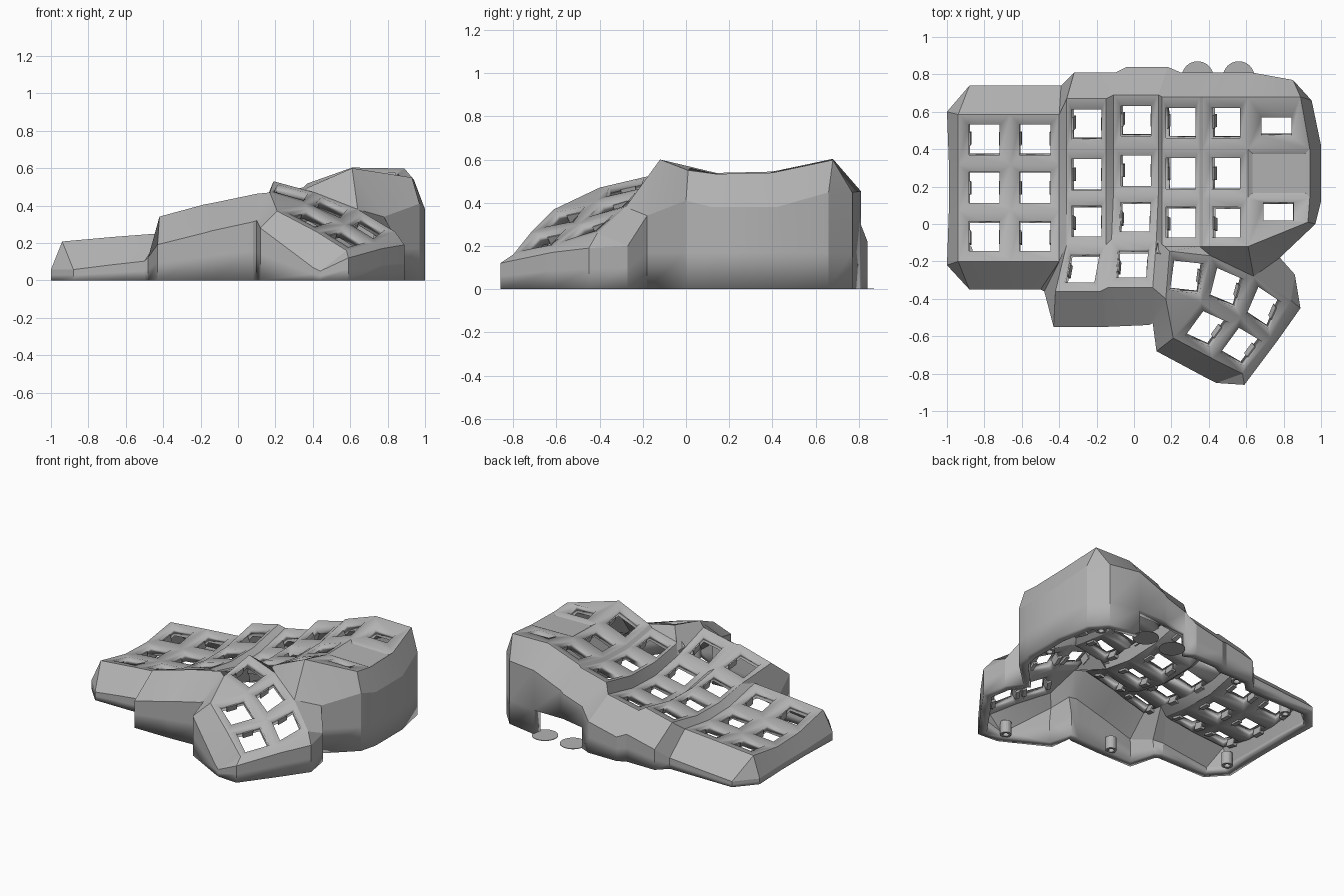
import bpy, bmesh
from mathutils import Vector, Matrix

cube = bpy.data.objects.get("Cube")
if cube:
    bpy.data.objects.remove(cube)

grey = bpy.data.materials.new("matte grey")
grey.use_nodes = True
colour = (0.45, 0.45, 0.45, 1)
grey.diffuse_color = colour
grey.node_tree.nodes["Principled BSDF"].inputs["Base Color"].default_value = colour


def make_object(name, bm):
    mesh = bpy.data.meshes.new(name)
    bm.to_mesh(mesh)
    bm.free()
    mesh.materials.append(grey)
    obj = bpy.data.objects.new(name, mesh)
    bpy.context.collection.objects.link(obj)
    return obj


bm = bmesh.new()
cache = {}
sockets = []


def vert(x, y, z):
    key = (round(x, 3), round(y, 3), round(z, 3))
    if key not in cache:
        cache[key] = bm.verts.new(key)
    return cache[key]


def face(*vs):
    vs = list(dict.fromkeys(vs))
    return bm.faces.new(vs) if len(vs) > 2 else None


def key_cell(bl, br, fr, fl, width=0.165, depth=0.165, shift=0, clips=True):
    """Frame of four quads around a rectangular hole."""
    ring = [bl, br, fr, fl]
    a, b, c, d = [v.co for v in ring]
    if clips:
        u, v = (b + c - a - d) / 2, (a + b - c - d) / 2
    else:
        u, v = b - a, a - d
    mid = (a + b + c + d) / 4 + v.normalized() * shift
    hu, hv = u.normalized() * width / 2, v.normalized() * depth / 2
    inner = [bm.verts.new(mid + su * hu + sv * hv)
             for su, sv in ((-1, 1), (1, 1), (1, -1), (-1, -1))]
    for i in range(4):
        j = (i + 1) % 4
        face(ring[i], ring[j], inner[j], inner[i])
    if clips:
        sockets.append((mid, u.normalized(), v.normalized(), width))


# Finger columns: left x, right x, left z, right z, row edges
side_rows = (0.585, 0.315, 0.075, -0.2)
inner_rows = (0.68, 0.40, 0.14, -0.12)
columns = [
    (-0.94, -0.66, 0.14, 0.165, side_rows),
    (-0.66, -0.40, 0.165, 0.185, side_rows),
    (-0.36, -0.15, 0.23, 0.28, (0.67, 0.39, 0.14, -0.11, -0.36)),
    (-0.11, 0.13, 0.25, 0.30, (0.69, 0.41, 0.16, -0.08, -0.34)),
    (0.15, 0.35, 0.38, 0.43, inner_rows),
    (0.37, 0.61, 0.45, 0.535, inner_rows),
    (0.61, 0.94, 0.535, 0.53, inner_rows),
]
L, R = [], []
for xl, xr, zl, zr, ys in columns:
    L.append([vert(xl, y, zl + 0.35 * (y - 0.24) ** 2) for y in ys])
    R.append([vert(xr, y, zr + 0.35 * (y - 0.24) ** 2) for y in ys])
# Raised and skewed column fronts, trimmed corners of the high side
for v, dx, lift in ((L[2][4], -0.06, -0.015), (R[2][4], -0.03, 0), (L[3][3], -0.01, 0.02),
                    (R[3][3], -0.01, 0.02), (L[3][4], -0.03, 0.045),
                    (R[3][4], -0.03, 0.045), (R[5][3], 0, 0.02)):
    v.co += Vector((dx, 0, lift))
R[6][0].co.x -= 0.05
R[6][3].co += Vector((-0.01, 0.13, -0.025))

recess = None
for c, col in enumerate(columns):
    for r in range(len(col[4]) - 1):
        corners = (L[c][r], R[c][r], R[c][r + 1], L[c][r + 1])
        if c < 6:
            key_cell(*corners)
        elif r == 1:
            recess = face(*corners)
        else:
            key_cell(*corners, 0.16, 0.10, -0.02 if r == 0 else 0.025, False)

# Steps between neighbouring columns
for c in range(6):
    for r in range(min(len(L[c]), len(L[c + 1])) - 1):
        face(R[c][r], R[c][r + 1], L[c + 1][r + 1], L[c + 1][r])

# Thumb cluster
p = [vert(*q) for q in ((0.19, -0.145, 0.53), (0.41, -0.17, 0.47),
                        (0.64, -0.28, 0.38), (0.84, -0.41, 0.26))]
m = [vert(*q) for q in ((0.17, -0.40, 0.47), (0.36, -0.42, 0.41),
                        (0.57, -0.50, 0.30), (0.73, -0.61, 0.20))]
f = [vert(*q) for q in ((0.21, -0.61, 0.37), (0.42, -0.72, 0.26), (0.58, -0.80, 0.16))]
for i in range(3):
    key_cell(p[i], p[i + 1], m[i + 1], m[i])
for i in range(2):
    key_cell(m[i + 1], m[i + 2], f[i + 1], f[i])
face(f[0], m[1], m[0])

# Webs joining the thumb cluster to the columns
face(L[4][3], R[4][3], p[1], p[0])
face(R[4][3], L[5][3], p[1])
face(L[5][3], R[5][3], p[2], p[1])
face(R[3][3], L[4][3], p[0])
face(R[3][3], p[0], m[0], R[3][4])

# Outer wall: plate edge vertex, then the wall points (with optional rim height)
valley = (0.78, -0.18, 0.34)
outline = [
    (L[0][0], (-1, 0.60), (-0.88, 0.74)), (R[0][0], (-0.64, 0.74)),
    (R[1][0], (-0.39, 0.74)), (L[2][0], (-0.32, 0.81)), (R[2][0], (-0.10, 0.81)),
    (L[3][0], (-0.04, 0.84)), (R[3][0], (0.18, 0.84)), (L[4][0], (0.25, 0.81)),
    (R[4][0], (0.40, 0.81)), (L[5][0], (0.42, 0.81)), (R[5][0], (0.63, 0.81)),
    (R[6][0], (0.85, 0.77), (0.95, 0.66)), (R[6][1], (1, 0.42, 0.38)),
    (R[6][2], (1, 0.12, 0.38)), (R[6][3], (0.97, 0, 0.41)), (R[5][3], valley),
    (p[2], valley), (p[3], (0.86, -0.27, 0.2), (0.89, -0.45, 0.19)),
    (m[3], (0.77, -0.62, 0.17)), (f[2], (0.59, -0.86, 0.12), (0.44, -0.85, 0.05)),
    (f[1], (0.40, -0.83, 0.07)), (f[0], (0.12, -0.68, 0.28)), (m[0], (0.10, -0.53)),
    (R[3][4], (0.08, -0.54)), (L[3][4], (-0.15, -0.55)), (R[2][4], (-0.17, -0.55)),
    (L[2][4], (-0.43, -0.55)), (L[2][3], (-0.48, -0.36)), (R[1][3], (-0.50, -0.35)),
    (R[0][3], (-0.68, -0.35)), (L[0][3], (-0.88, -0.35), (-1, -0.22)),
    (L[0][2], (-0.99, 0.07)), (L[0][1], (-0.99, 0.33)),
]
posts = []
for top, *points in outline:
    for x, y, *rim in points:
        z = rim[0] if rim else max(top.co.z - 0.15, 0.04)
        low = min(0.17, z * 0.5)
        posts.append((top, vert(x, y, z), vert(x, y, low), vert(x, y, 0)))
for a, b in zip(posts, posts[1:] + posts[:1]):
    face(a[0], b[0], b[1], a[1])
    face(a[1], b[1], b[2], a[2])
    # Cable opening in the back wall
    if not (a[1].co.y > 0.8 and a[1].co.x > 0.2 and b[1].co.x < 0.7):
        face(a[2], b[2], b[3], a[3])

# Recessed panel on the raised side
bmesh.ops.recalc_face_normals(bm, faces=bm.faces[:])
if recess.normal.z < 0:
    bmesh.ops.reverse_faces(bm, faces=bm.faces[:])
bmesh.ops.inset_individual(bm, faces=[recess], thickness=0.035, depth=-0.012)
loose = [v for v in bm.verts if not v.link_faces]
bmesh.ops.delete(bm, geom=loose, context='VERTS')

case = make_object("case_shell", bm)
shell = case.modifiers.new("wall thickness", 'SOLIDIFY')
shell.thickness = 0.062
shell.offset = -1
bpy.context.view_layer.objects.active = case
case.select_set(True)
bpy.ops.object.shade_smooth_by_angle(angle=0.35)

# Switch clips on both sides of each key hole
bm = bmesh.new()
for mid, u, v, width in sockets:
    n = u.cross(v).normalized()
    for side in (-1, 1):
        pos = mid + u * side * (width / 2 + 0.008) - n * 0.05
        frame = Matrix((u, v, n)).transposed().to_4x4()
        size = Matrix.Diagonal((0.03, 0.07, 0.05, 1))
        bmesh.ops.create_cube(bm, size=1, matrix=Matrix.Translation(pos) @ frame @ size)
bmesh.ops.recalc_face_normals(bm, faces=bm.faces[:])
make_object("switch_clips", bm)

# Hollow screw posts standing along the inside of the wall
bm = bmesh.new()
for x, y in ((0.45, -0.75), (-0.20, -0.47), (-0.90, -0.14), (-0.76, 0.61),
             (-0.25, 0.73), (0.84, 0.67), (0.92, 0.25)):
    bmesh.ops.create_cone(bm, cap_ends=False, segments=20, radius1=0.036, radius2=0.036,
                          depth=0.09, matrix=Matrix.Translation((x, y, 0.045)))
screw_posts = make_object("screw_posts", bm)
tube = screw_posts.modifiers.new("tube", 'SOLIDIFY')
tube.thickness = 0.016
tube.offset = -1

# Thin round pads at the cable opening
bm = bmesh.new()
for x in (0.34, 0.56):
    bmesh.ops.create_cone(bm, cap_ends=True, segments=32, radius1=0.085, radius2=0.085,
                          depth=0.004, matrix=Matrix.Translation((x, 0.785, 0.002)))
make_object("corner_pads", bm)
